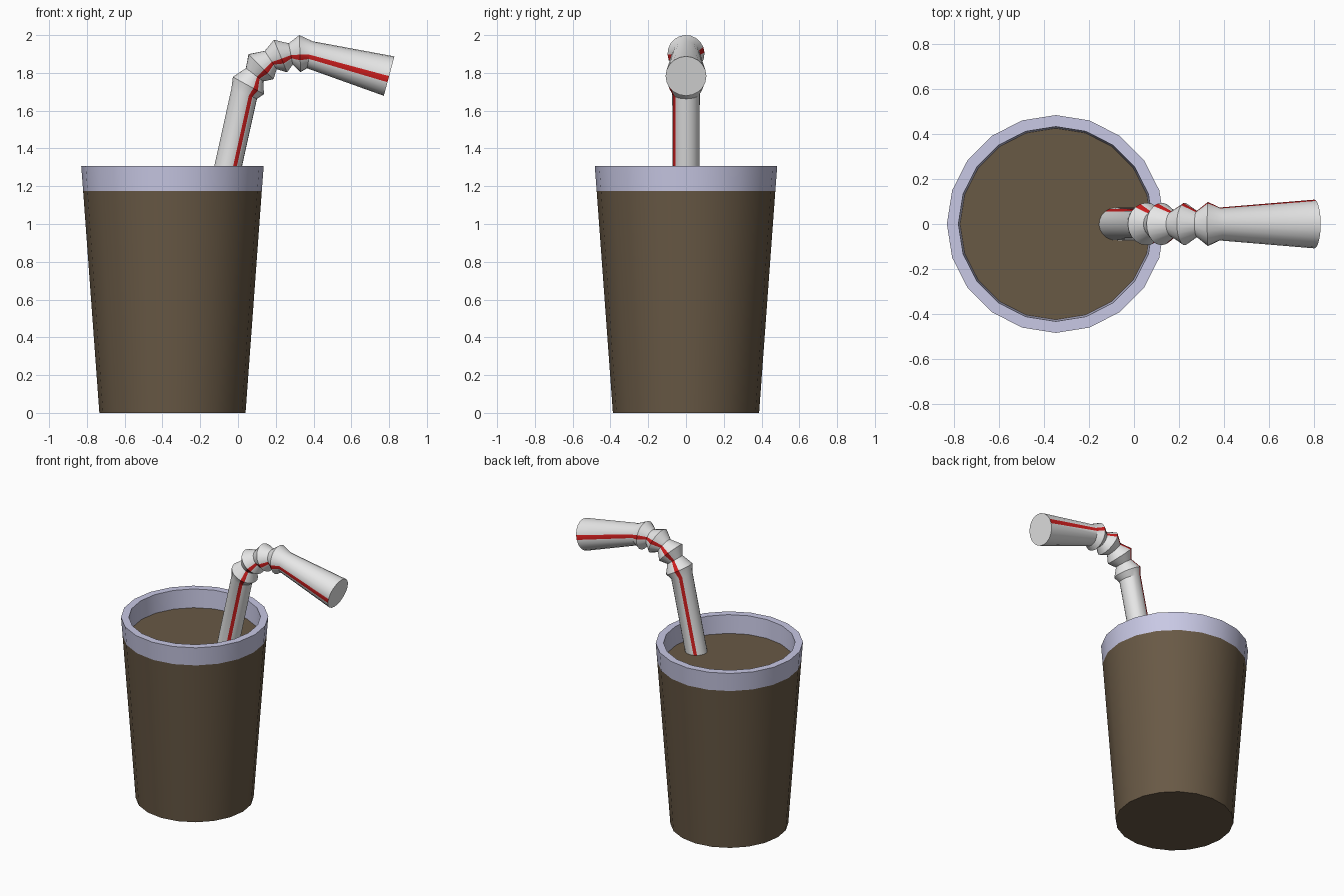
import bpy, bmesh, math
from mathutils import Vector

if "Cube" in bpy.data.objects:
    bpy.data.objects.remove(bpy.data.objects["Cube"])

SIDES = 20
CUP_X = -0.347


def material(name, rgb):
    mat = bpy.data.materials.new(name)
    mat.use_nodes = True
    mat.diffuse_color = (*rgb, 1)
    mat.node_tree.nodes["Principled BSDF"].inputs["Base Color"].default_value = (*rgb, 1)
    return mat


brown = material("brown", (0.14, 0.10, 0.06))
lavender = material("pale lavender", (0.58, 0.58, 0.78))
white = material("white", (0.8, 0.8, 0.8))
red = material("red", (0.64, 0.013, 0.013))


def loft(name, rings, mats, pick, caps=(True, True)):
    """Skin (centre, radius, tilt, twist) rings; pick(ring, side) gives the material slot."""
    bm = bmesh.new()
    loops = []
    for centre, radius, tilt, twist in rings:
        across = Vector((math.cos(tilt), 0, -math.sin(tilt)))
        loop = []
        for i in range(SIDES):
            a = math.tau * i / SIDES + twist
            offset = across * math.cos(a) + Vector((0, math.sin(a), 0))
            loop.append(bm.verts.new(Vector(centre) + offset * radius))
        loops.append(loop)
    for r, (low, high) in enumerate(zip(loops, loops[1:])):
        for i in range(SIDES):
            j = (i + 1) % SIDES
            face = bm.faces.new((low[i], low[j], high[j], high[i]))
            face.material_index = pick(r, i)
    if caps[0]:
        bm.faces.new(loops[0][::-1])
    if caps[1]:
        bm.faces.new(loops[-1])
    mesh = bpy.data.meshes.new(name)
    bm.to_mesh(mesh)
    bm.free()
    for mat in mats:
        mesh.materials.append(mat)
    obj = bpy.data.objects.new(name, mesh)
    bpy.context.collection.objects.link(obj)
    bpy.ops.object.select_all(action="DESELECT")
    obj.select_set(True)
    bpy.context.view_layer.objects.active = obj
    bpy.ops.object.shade_smooth_by_angle(angle=math.radians(30))
    return obj


def cup_ring(radius, z):
    return ((CUP_X, 0, z), radius, 0, 0)


# Cup wall, rim band and drink surface
loft("cup_body", [cup_ring(0.387, 0), cup_ring(0.473, 1.175)],
     [brown], lambda r, i: 0, (True, False))
loft("cup_rim", [cup_ring(0.473, 1.175), cup_ring(0.483, 1.307),
                 cup_ring(0.432, 1.307), cup_ring(0.424, 1.165)],
     [lavender], lambda r, i: 0, (False, False))
loft("drink", [cup_ring(0.40, 1.12), cup_ring(0.425, 1.175)], [brown], lambda r, i: 0)

# Bendy straw: x, z, radius, tilt from upright and twist (degrees) along its length
path = [(-0.098, 1.10, 0.072, 13, 21), (0.033, 1.69, 0.073, 22, 21),
        (0.055, 1.733, 0.094, 29, 19), (0.088, 1.79, 0.058, 37, 17),
        (0.122, 1.833, 0.094, 45, 14), (0.173, 1.868, 0.058, 57, 12),
        (0.225, 1.889, 0.094, 68, 9), (0.279, 1.90, 0.058, 79, 6),
        (0.328, 1.902, 0.098, 88, 3), (0.380, 1.896, 0.073, 102, 0),
        (0.800, 1.783, 0.108, 105, 0)]
rings = [((x, 0, z), radius, math.radians(tilt), math.radians(twist))
         for x, z, radius, tilt, twist in path]
# One stripe along each side
stripes = (SIDES // 4, SIDES * 3 // 4)
# Shift so that the stripe faces sit just past the sides of the straw
loft("straw", rings, [white, red], lambda r, i: int(i in stripes))
